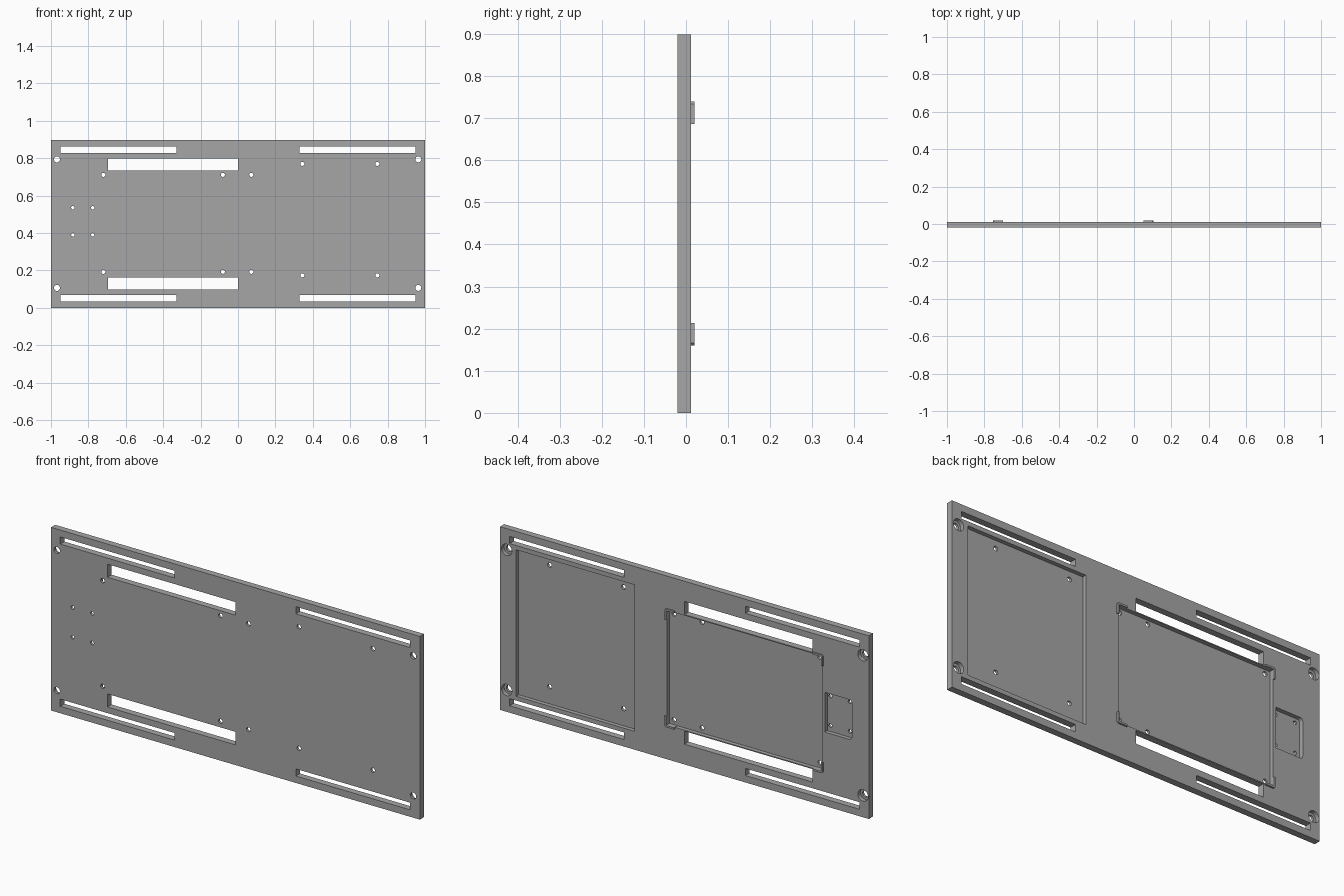
import bpy, bmesh, math
from mathutils import Matrix

if "Cube" in bpy.data.objects:
    bpy.data.objects.remove(bpy.data.objects["Cube"], do_unlink=True)

grey = bpy.data.materials.new("plain grey")
grey.use_nodes = True
COLOUR = (0.38, 0.38, 0.38, 1)
grey.diffuse_color = COLOUR
grey.node_tree.nodes["Principled BSDF"].inputs["Base Color"].default_value = COLOUR

FRONT, BACK, RIM = -0.02, 0.012, 0.02   # depths along y
TOP = 0.898
MID = TOP / 2
FLOOR = -0.008                          # pocket floor
THROUGH = (-0.1, 0.1)
RECESS = (FLOOR, 0.1)


def box(bm, x0, x1, z0, z1, depth, round_corners=0, sides=(-1, 1)):
    """Box in plate coordinates, optionally with rounded corners on some x sides."""
    y0, y1 = depth
    new = bmesh.ops.create_cube(bm, size=1)["verts"]
    for v in new:
        v.co.x = x1 if v.co.x > 0 else x0
        v.co.y = y1 if v.co.y > 0 else y0
        v.co.z = z1 if v.co.z > 0 else z0
    if round_corners:
        mid = (x0 + x1) / 2
        edges = {e for v in new for e in v.link_edges
                 if abs(e.verts[0].co.y - e.verts[1].co.y) > 1e-4
                 and (1 if e.verts[0].co.x > mid else -1) in sides}
        bmesh.ops.bevel(bm, geom=list(edges), offset=round_corners, segments=4,
                        profile=0.5, affect="EDGES")


def drill(bm, x, z, radius, depth):
    """Round cutter running along y."""
    y0, y1 = depth
    place = Matrix.Translation((x, (y0 + y1) / 2, z)) @ Matrix.Rotation(math.pi / 2, 4, "X")
    bmesh.ops.create_cone(bm, cap_ends=True, segments=24, radius1=radius,
                          radius2=radius, depth=y1 - y0, matrix=place)


def make(name, bm):
    bmesh.ops.recalc_face_normals(bm, faces=bm.faces)
    mesh = bpy.data.meshes.new(name)
    bm.to_mesh(mesh)
    bm.free()
    mesh.materials.append(grey)
    obj = bpy.data.objects.new(name, mesh)
    bpy.context.collection.objects.link(obj)
    return obj


def cut(obj, bm):
    """Subtract a cutter mesh, then discard the cutter."""
    cutter = make("cutter", bm)
    cutter.hide_render = True
    mod = obj.modifiers.new("cut", "BOOLEAN")
    mod.operation, mod.solver, mod.object = "DIFFERENCE", "EXACT", cutter
    bpy.context.view_layer.objects.active = obj
    bpy.ops.object.modifier_apply(modifier=mod.name)
    bpy.data.objects.remove(cutter, do_unlink=True)


# Base panel
bm = bmesh.new()
box(bm, -1, 1, 0, TOP, (FRONT, BACK))
plate = make("mounting_plate", bm)

# Back recesses and counterbores at the corners
bm = bmesh.new()
box(bm, 0.272, 0.913, 0.09, 0.808, RECESS)
box(bm, -0.745, 0.095, 0.168, 0.73, RECESS)
box(bm, -0.908, -0.761, 0.362, 0.557, RECESS, 0.015, (-1,))
corners = [(x, z) for x in (-0.968, 0.964) for z in (0.107, 0.794)]
for x, z in corners:
    drill(bm, x, z, 0.028, RECESS)
cut(plate, bm)

# Slots and screw holes through the panel
bm = bmesh.new()
for side in (-1, 1):
    def slot(x0, x1, inner, outer):
        z0, z1 = sorted((MID + side * inner, MID + side * outer))
        box(bm, x0, x1, z0, z1, THROUGH)
    slot(-0.95, -0.33, 0.38, 0.415)
    slot(0.328, 0.948, 0.38, 0.415)
    slot(-0.694, 0, 0.286, 0.35)
    for x in (-0.72, -0.081, 0.071):
        drill(bm, x, MID + 0.003 + side * 0.259, 0.011, THROUGH)
    for x in (0.344, 0.745):
        drill(bm, x, MID + 0.023 + side * 0.298, 0.011, THROUGH)
    for x in (-0.883, -0.777):
        drill(bm, x, 0.463 + side * 0.0725, 0.009, THROUGH)
for x, z in corners:
    drill(bm, x, z, 0.016, THROUGH)
cut(plate, bm)

plate.select_set(True)
bpy.ops.object.shade_smooth_by_angle(angle=math.radians(30))

# Raised L-shaped retainers at the corners of the middle recess
ARM, WALL, CUTOFF = 0.053, 0.009, 0.006
PROFILE = [(0, CUTOFF), (CUTOFF, 0), (ARM, 0), (ARM, WALL), (WALL, WALL), (WALL, ARM), (0, ARM)]
for sx, x0, side in ((1, -0.754, "right"), (-1, 0.104, "left")):
    for sz, z0, level in ((1, 0.16, "lower"), (-1, 0.739, "upper")):
        bm = bmesh.new()
        face = bm.faces.new([bm.verts.new((x0 + sx * x, FLOOR, z0 + sz * z)) for x, z in PROFILE])
        ext = bmesh.ops.extrude_face_region(bm, geom=[face])["geom"]
        for v in ext:
            if isinstance(v, bmesh.types.BMVert):
                v.co.y = RIM
        make(f"{level}_{side}_retainer", bm)
